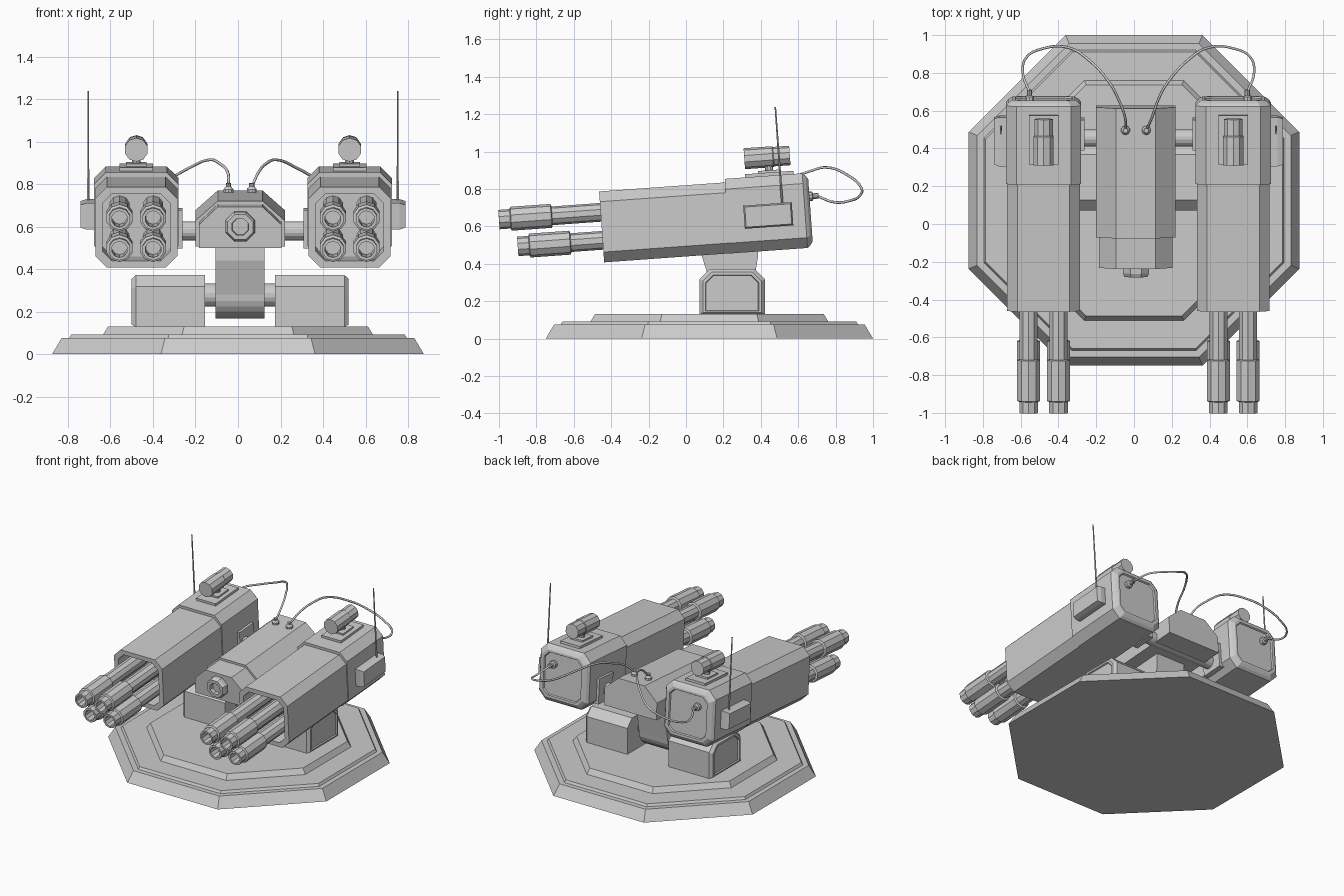
import bpy, bmesh
from math import sin, cos, pi, radians
from mathutils import Matrix, Vector

if "Cube" in bpy.data.objects:
    bpy.data.objects.remove(bpy.data.objects["Cube"])

I = Matrix.Identity(4)
TILT = Matrix.Rotation(radians(4.1), 4, 'X')


def loft(name, rings, M=I):
    """Skin a series of equal-length point rings and cap both ends."""
    bm = bmesh.new()
    vs = [[bm.verts.new(M @ Vector(p)) for p in r] for r in rings]
    n = len(vs[0])
    for a, b in zip(vs, vs[1:]):
        for i in range(n):
            j = (i + 1) % n
            bm.faces.new((a[i], a[j], b[j], b[i]))
    bm.faces.new(vs[0])
    bm.faces.new(vs[-1])
    bmesh.ops.recalc_face_normals(bm, faces=bm.faces)
    me = bpy.data.meshes.new(name)
    bm.to_mesh(me)
    bm.free()
    ob = bpy.data.objects.new(name, me)
    bpy.context.collection.objects.link(ob)
    return ob


def lathe(name, prof, M=I, n=10, axis='Z'):
    """Revolve (radius, position) pairs about an axis."""
    if axis == 'Y':
        M = M @ Matrix.Rotation(-pi / 2, 4, 'X')
    elif axis == 'X':
        M = M @ Matrix.Rotation(pi / 2, 4, 'Y')
    ang = [2 * pi * (i + .5) / n for i in range(n)]
    return loft(name, [[(r * cos(a), r * sin(a), t) for a in ang] for r, t in prof], M)


def octo(y, w, h, c, dz=0):
    """Chamfered rectangle in the xz plane (half sizes w, h)."""
    return [(x, y, z + dz) for x, z in (
        (-w + c, -h), (w - c, -h), (w, -h + c), (w, h - c),
        (w - c, h), (-w + c, h), (-w, h - c), (-w, -h + c))]


def box(name, x0, x1, y0, y1, z0, z1, M=I):
    return loft(name, [[(x0, y0, z), (x1, y0, z), (x1, y1, z), (x0, y1, z)] for z in (z0, z1)], M)


def T(x, y, z):
    return Matrix.Translation((x, y, z))


# stepped octagonal base
k = 1 / cos(pi / 8)
lathe("base", [(r * k, z) for r, z in ((.875, 0), (.83, .075), (.795, .075), (.785, .092),
                                       (.635, .092), (.612, .13))], T(0, .125, 0), 8)


# hinge feet with recessed end panels
def foot_ring(x, d):
    a, z0, z1, c = .175 - d, .128 + d * .6, .373 - d, .055 - d * .4
    return [(x, .247 + y, z) for y, z in ((-a, z0), (a, z0), (a, z1 - c), (a - c, z1), (c - a, z1), (-a, z1 - c))]


for s, side in ((-1, "left"), (1, "right")):
    loft(side + "_foot", [foot_ring(.01 + s * x, d) for x, d in
                          ((.165, 0), (.49, 0), (.51, .018), (.51, .032), (.5, .036))])
lathe("hinge_shaft", [(.055, -.2), (.055, .2)], T(.01, .247, .278), 16, 'X')

# pylon, rounded at the hinge
arc = [(.247 + .112 * cos(a), .28 + .112 * sin(a)) for a in [-pi * i / 12 for i in range(13)]]
prof = arc + [(.085, .44), (.085, .56), (.385, .56), (.385, .44)]
loft("pylon", [[(x, y, z) for y, z in prof] for x in (-.105, .125)])

# central body with nose and lens hub
B = T(.01, .245, .636) @ TILT


def body_ring(y, d):
    w, t = .21 - d, .108 - d
    return [(-w, y, -.108 + d * .4), (w, y, -.108 + d * .4), (w, y, .015 - d * .5),
            (.105, y, t), (-.105, y, t), (-w, y, .015 - d * .5)]


loft("central_body", [body_ring(y, d) for y, d in ((.375, 0), (-.315, 0), (-.315, .016), (-.478, .016))], B)
lathe("nose_hub", [(.075, -.47), (.075, -.505), (.065, -.525), (.042, -.525), (.04, -.495)], B, 8, 'Y')
lathe("pod_axle", [(.045, -.33), (.045, .33)], T(.0235, .455, .58), 16, 'X')

# mirrored weapon pods
CX, OFF = .0235, .502
for s, side in ((-1, "left_"), (1, "right_")):
    P = T(CX + s * OFF, .0925, .636) @ TILT
    loft(side + "pod", [octo(.54, .193, .19, .055), octo(-.545, .193, .19, .055),
                        octo(-.545, .16, .158, .045), octo(-.25, .16, .158, .045)], P)
    # rear sleeve and framed back cap
    loft(side + "rear_sleeve", [octo(y, w, h, c, .009) for y, w, h, c in (
        (.13, .199, .2, .055), (.545, .199, .2, .055), (.562, .185, .186, .05),
        (.575, .165, .166, .04), (.575, .15, .151, .036), (.565, .145, .146, .034))], P)
    xi = -s * .199
    box(side + "axle_flange", xi - .018, xi + .018, .3, .46, -.16, .02, P)
    # stepped hollow barrels, the lower pair set back
    for row, z, y in (("upper", .078, -1.09), ("lower", -.072, -1.0)):
        for col, x in (("a", -.079), ("b", .079)):
            lathe(side + row + "_barrel_" + col, [
                (.05, -.24 - y), (.05, .285), (.064, .28), (.064, .065), (.052, .06), (.052, 0),
                (.038, 0), (.036, .16)], P @ T(x, y, z), 10, 'Y')
    # sight on a small mount
    box(side + "sight_plate", -.078, .078, .24, .5, .2, .226, P)
    box(side + "sight_plinth", -.048, .048, .31, .43, .22, .238, P)
    lathe(side + "sight_stalk", [(.022, .22), (.022, .3)], P @ T(0, .37, 0), 10)
    lathe(side + "sight", [(.05, -.122), (.056, -.122), (.056, .03), (.052, .035), (.052, .122)],
          P @ T(0, .364, .309), 10, 'Y')
    # side box and antenna
    loft(side + "side_box", [[(s * x, .348 + a * (.13 - d), -.003 + b * (.062 - d))
                              for a, b in ((-1, -1), (1, -1), (1, 1), (-1, 1))]
                             for x, d in ((.185, 0), (.235, 0), (.262, .008))], P)
    lathe(side + "antenna", [(.006, .03), (.004, .572)], P @ T(s * .226, .427, 0), 6)
    # cable with sockets at both ends
    lathe(side + "cable_socket", [(.026, .56), (.026, .59), (.015, .595), (.015, .625)],
          P @ T(s * .075, 0, .083), 10, 'Y')
    lathe(side + "body_socket", [(.024, .1), (.024, .122), (.013, .135), (.013, .15)],
          B @ T(s * .055, .26, 0), 10)
    pts = [(.042, .496, .785), (.07, .56, .85), (.11, .67, .897), (.155, .75, .915), (.265, .87, .87),
           (.375, .935, .81), (.5, .93, .765), (.595, .88, .738), (.612, .8, .728), (.577, .70, .763)]
    cu = bpy.data.curves.new(side + "cable", 'CURVE')
    cu.dimensions, cu.bevel_depth, cu.bevel_resolution, cu.resolution_u = '3D', .007, 1, 5
    sp = cu.splines.new('BEZIER')
    sp.bezier_points.add(len(pts) - 1)
    for i, (bp, (x, y, z)) in enumerate(zip(sp.bezier_points, pts)):
        bp.co = ((.01 + s * .055) if i == 0 else CX + s * x, y, z)
        bp.handle_left_type = bp.handle_right_type = 'AUTO'
    bpy.context.collection.objects.link(bpy.data.objects.new(side + "cable", cu))
